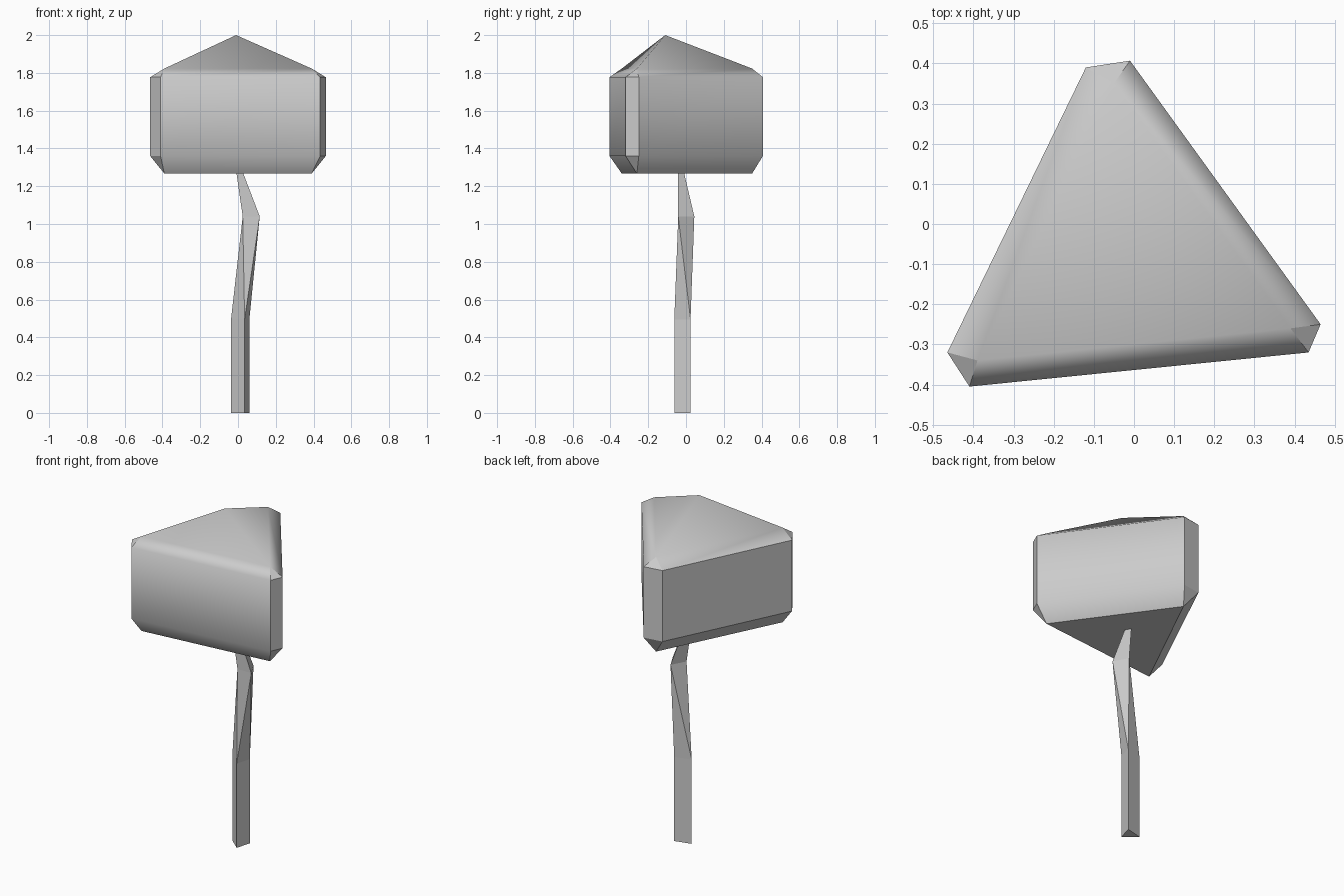
import bpy, bmesh

if "Cube" in bpy.data.objects:
    bpy.data.objects.remove(bpy.data.objects["Cube"])


def ring(bm, pts, z):
    return [bm.verts.new((x, y, z)) for x, y in pts]


def finish(bm, name):
    bmesh.ops.recalc_face_normals(bm, faces=bm.faces)
    mesh = bpy.data.meshes.new(name)
    bm.to_mesh(mesh)
    bm.free()
    obj = bpy.data.objects.new(name, mesh)
    bpy.context.collection.objects.link(obj)
    return obj


# Crown: three-sided block with chamfered edges and a low pointed cap
inner = [(-0.39, -0.34), (0.39, -0.26), (-0.05, 0.35)]
outer = [(-0.465, -0.32), (-0.41, -0.405), (0.435, -0.32),
         (0.465, -0.25), (-0.01, 0.407), (-0.12, 0.39)]
bm = bmesh.new()
base = ring(bm, inner, 1.267)
low = ring(bm, outer, 1.36)
high = ring(bm, outer, 1.777)
rim = ring(bm, inner, 1.823)
apex = bm.verts.new((-0.01, -0.11, 2.0))
hard = [bm.faces.new(base[::-1])]
for i in range(3):
    j = (i + 1) % 3
    c, d, e = 2 * i, 2 * i + 1, (2 * i + 2) % 6
    # corner strip with its small triangles
    hard += [bm.faces.new((low[c], low[d], high[d], high[c])),
             bm.faces.new((base[i], low[d], low[c])),
             bm.faces.new((high[c], high[d], rim[i]))]
    # wall, chamfers and cap face
    wall = bm.faces.new((low[d], low[e], high[e], high[d]))
    if i == 2:
        hard.append(wall)
    bm.faces.new((base[i], base[j], low[e], low[d]))
    bm.faces.new((high[d], high[e], rim[j], rim[i]))
    bm.faces.new((rim[i], rim[j], apex))
for f in bm.faces:
    f.smooth = True
for f in hard:
    for e in f.edges:
        e.smooth = False
finish(bm, "tree_crown")

# Trunk: three-sided, twisting at the bend and tapering into the crown
foot = [(-0.037, 0.0), (0.035, -0.062), (0.06, 0.024)]
bend = [(0.025, -0.041), (0.115, -0.041), (0.07, 0.044)]
bm = bmesh.new()
r0, r1, r2 = ring(bm, foot, 0), ring(bm, foot, 0.495), ring(bm, bend, 1.04)
tip = bm.verts.new((-0.03, -0.045, 1.42))
bm.faces.new(r0[::-1])
for i in range(3):
    j = (i + 1) % 3
    bm.faces.new((r0[i], r0[j], r1[j], r1[i]))
    bm.faces.new((r1[i], r1[j], r2[i]))
    bm.faces.new((r1[j], r2[j], r2[i]))
    bm.faces.new((r2[i], r2[j], tip))
finish(bm, "tree_trunk")
